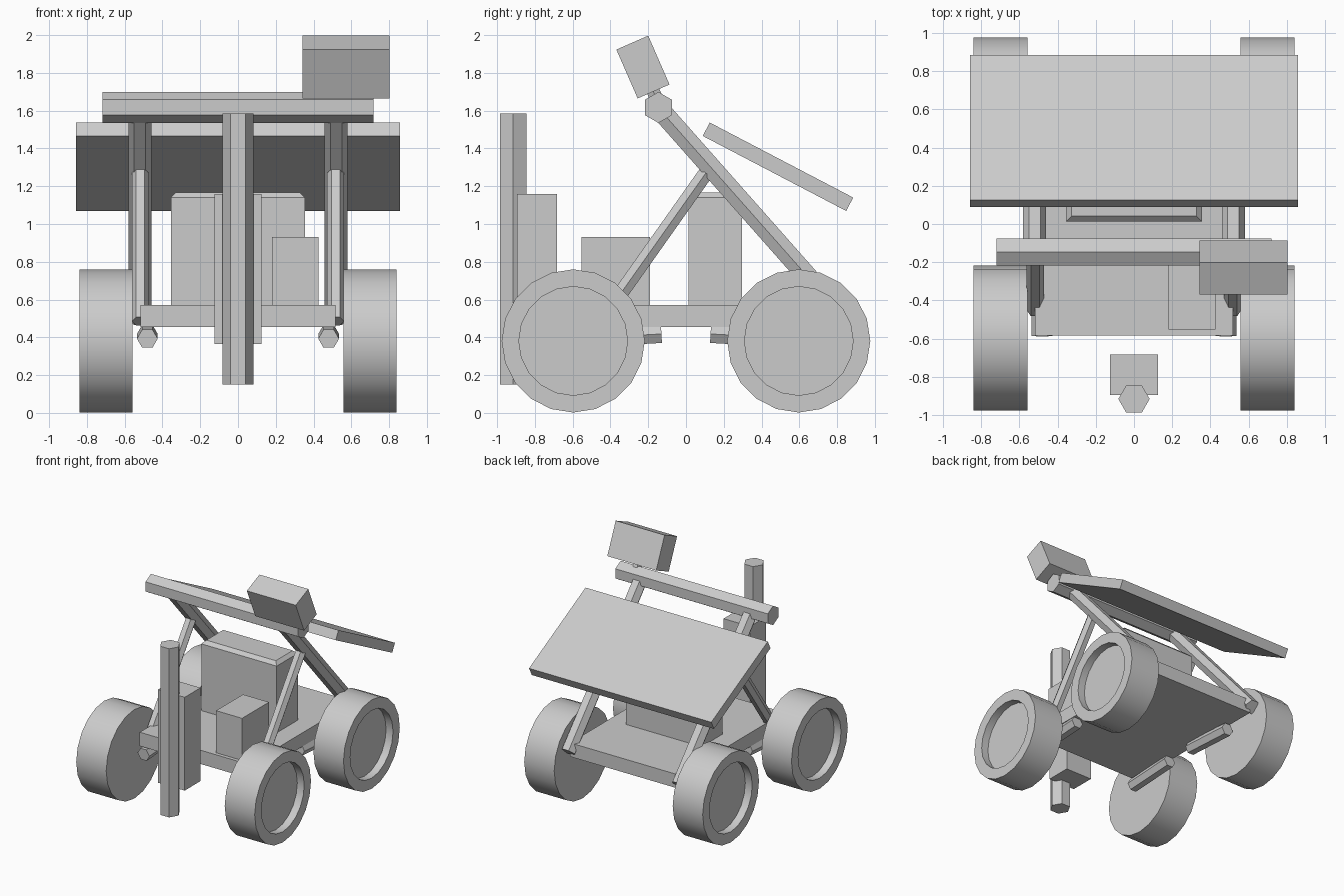
import bpy, bmesh, math
from mathutils import Vector

if "Cube" in bpy.data.objects:
    bpy.data.objects.remove(bpy.data.objects["Cube"])


def finish(name, bm):
    bmesh.ops.recalc_face_normals(bm, faces=bm.faces)
    me = bpy.data.meshes.new(name)
    bm.to_mesh(me)
    bm.free()
    ob = bpy.data.objects.new(name, me)
    bpy.context.collection.objects.link(ob)
    return ob


def turned(name, rings, u, sides=6):
    """Closed solid through (centre, radius) rings; a corner points along u."""
    axis = (Vector(rings[1][0]) - Vector(rings[0][0])).normalized()
    u = Vector(u)
    v = axis.cross(u)
    bm = bmesh.new()
    loops = []
    for c, r in rings:
        loops.append([bm.verts.new(Vector(c) + r * (u * math.cos(a) + v * math.sin(a)))
                      for a in (2 * math.pi * i / sides for i in range(sides))])
    for a, b in zip(loops, loops[1:]):
        for i in range(sides):
            j = (i + 1) % sides
            bm.faces.new((a[i], a[j], b[j], b[i]))
    bm.faces.new(loops[0])
    bm.faces.new(loops[-1])
    return finish(name, bm)


def rod(name, a, b, r, u=(1, 0, 0)):
    return turned(name, [(a, r), (b, r)], u)


def box(name, lo, hi, tilt=0, top_bevel=0):
    lo, hi = Vector(lo), Vector(hi)
    bm = bmesh.new()
    bmesh.ops.create_cube(bm, size=1)
    bmesh.ops.scale(bm, vec=hi - lo, verts=bm.verts)
    if top_bevel:
        edges = [e for e in bm.edges if all(v.co.z > 0 for v in e.verts)]
        bmesh.ops.bevel(bm, geom=edges, offset=top_bevel, segments=1, affect='EDGES')
    ob = finish(name, bm)
    ob.location = (lo + hi) / 2
    ob.rotation_euler.x = math.radians(tilt)
    return ob


def centred_box(name, c, size, tilt):
    c, s = Vector(c), Vector(size) / 2
    return box(name, c - s, c + s, tilt)


# Chassis and equipment boxes
box("deck", (-.517, -.583, .455), (.517, .82, .572))
box("body_box", (-.355, .013, .56), (.355, .297, 1.168), top_bevel=.028)
box("small_box", (.18, -.552, .56), (.425, -.19, .93))

# Front mast with its housing
rod("front_post", (0, -.915, .15), (0, -.915, 1.585), .082)
box("post_housing", (-.125, -.895, .366), (.125, -.683, 1.16))

for side, s in (("left", -1), ("right", 1)):
    # Frame struts
    rod(f"rear_strut_{side}", (s * .52, .84, .50), (s * .52, -.12, 1.585), .061)
    rod(f"front_strut_{side}", (s * .517, -.45, .485), (s * .517, .105, 1.27), .045)
    for end, e in (("front", -1), ("rear", 1)):
        # Suspension arms under the deck
        rod(f"arm_{end}_{side}", (s * .48, e * .13, .418), (s * .48, e * .585, .393), .055)
        # Wheels with recessed outer faces
        prof = [(.558, .379), (.84, .379), (.84, .288), (.775, .288)]
        wheel = turned(f"wheel_{end}_{side}",
                       [((s * x, e * .597, .381), r) for x, r in prof], (0, 0, 1), 20)
        bpy.ops.object.select_all(action='DESELECT')
        bpy.context.view_layer.objects.active = wheel
        wheel.select_set(True)
        bpy.ops.object.shade_smooth_by_angle(angle=math.radians(30))

# Top crossbar, sensor head and sloping panel
rod("crossbar", (-.718, -.146, 1.617), (.718, -.146, 1.617), .082, (0, 0, 1))
rod("head_mount", (.572, -.146, 1.64), (.572, -.2, 1.764), .04)
centred_box("sensor_head", (.572, -.228, 1.831), (.46, .184, .282), 23.6)
centred_box("solar_panel", (0, .487, 1.303), (1.716, .857, .08), -27.6)
